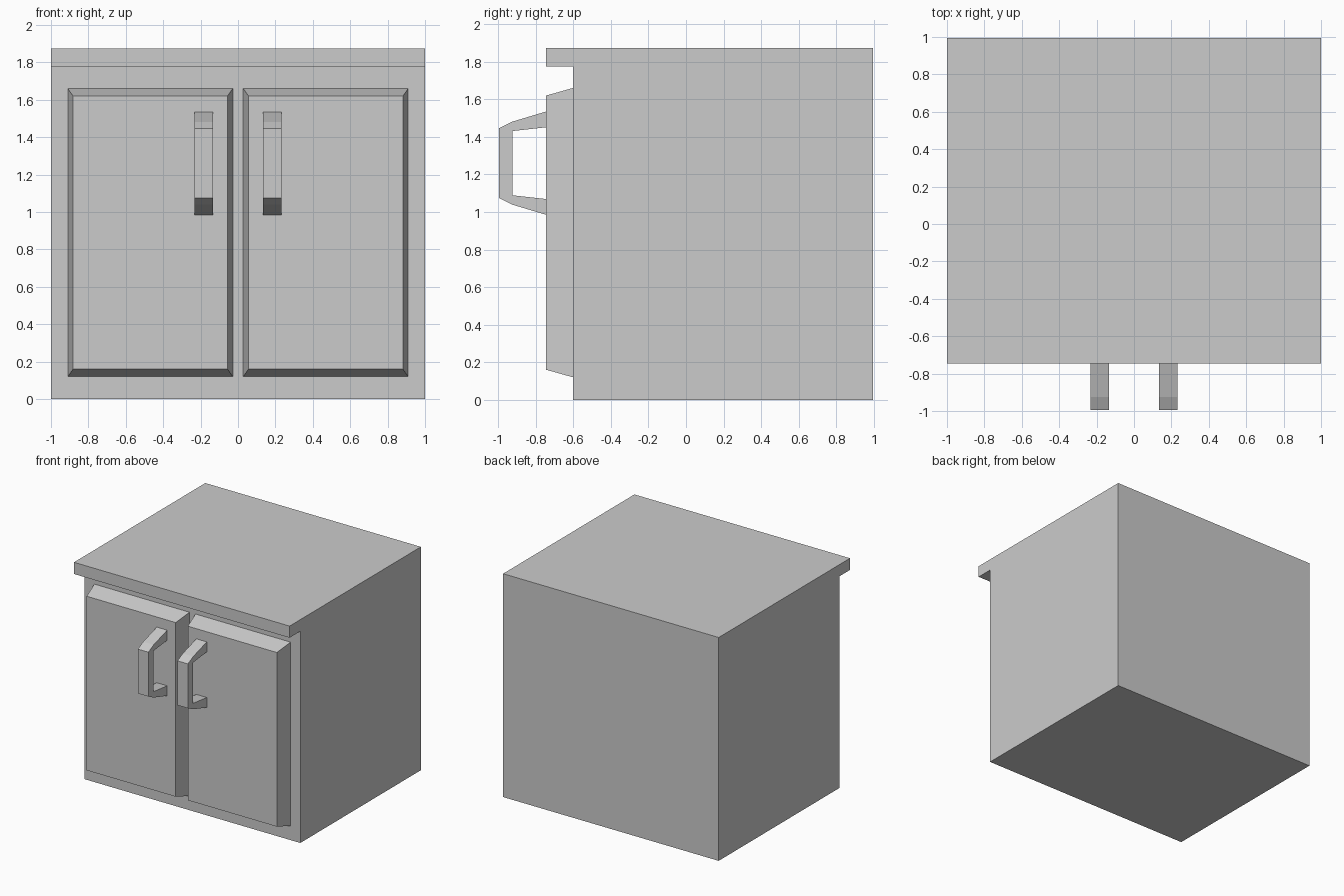
import bpy, bmesh

if "Cube" in bpy.data.objects:
    bpy.data.objects.remove(bpy.data.objects["Cube"])

FRONT, DOOR_Y, BACK = -0.603, -0.745, 0.995


def finish(name, bm, mirror=False):
    bmesh.ops.recalc_face_normals(bm, faces=bm.faces)
    mesh = bpy.data.meshes.new(name)
    bm.to_mesh(mesh)
    bm.free()
    obj = bpy.data.objects.new(name, mesh)
    bpy.context.collection.objects.link(obj)
    if mirror:
        mod = obj.modifiers.new("Mirror", 'MIRROR')
        mod.use_mirror_merge = False
    return obj


def extrude_x(name, profile, x0, x1, mirror=False):
    """Extrude a closed (y, z) profile along x."""
    bm = bmesh.new()
    face = bm.faces.new([bm.verts.new((x0, y, z)) for y, z in profile])
    ext = bmesh.ops.extrude_face_region(bm, geom=[face])
    for v in ext["geom"]:
        if isinstance(v, bmesh.types.BMVert):
            v.co.x = x1
    return finish(name, bm, mirror)


# Cabinet body with overhanging worktop
extrude_x("cabinet_body", [
    (BACK, 0), (FRONT, 0), (FRONT, 1.775), (DOOR_Y, 1.775),
    (DOOR_Y, 1.873), (BACK, 1.873)], -1, 1)

# Pair of doors with bevelled borders
bm = bmesh.new()
bmesh.ops.create_cube(bm, size=1)
for v in bm.verts:
    raised = v.co.y < 0
    w, h = (0.413, 0.73) if raised else (0.441, 0.77)
    v.co.x = 0.469 + (w if v.co.x > 0 else -w)
    v.co.z = 0.89 + (h if v.co.z > 0 else -h)
    v.co.y = DOOR_Y if raised else FRONT
finish("doors", bm, mirror=True)

# Pair of bent bar handles, upper half profile reflected about mid height
MID = 1.26
outer = [(DOOR_Y, 0.275), (-0.925, 0.221), (-0.995, 0.186)]
inner = [(DOOR_Y, 0.191), (-0.925, 0.171)]
profile = ([(y, MID + d) for y, d in outer]
           + [(y, MID - d) for y, d in reversed(outer)]
           + [(y, MID - d) for y, d in inner]
           + [(y, MID + d) for y, d in reversed(inner)])
extrude_x("handles", profile, 0.135, 0.232, mirror=True)
